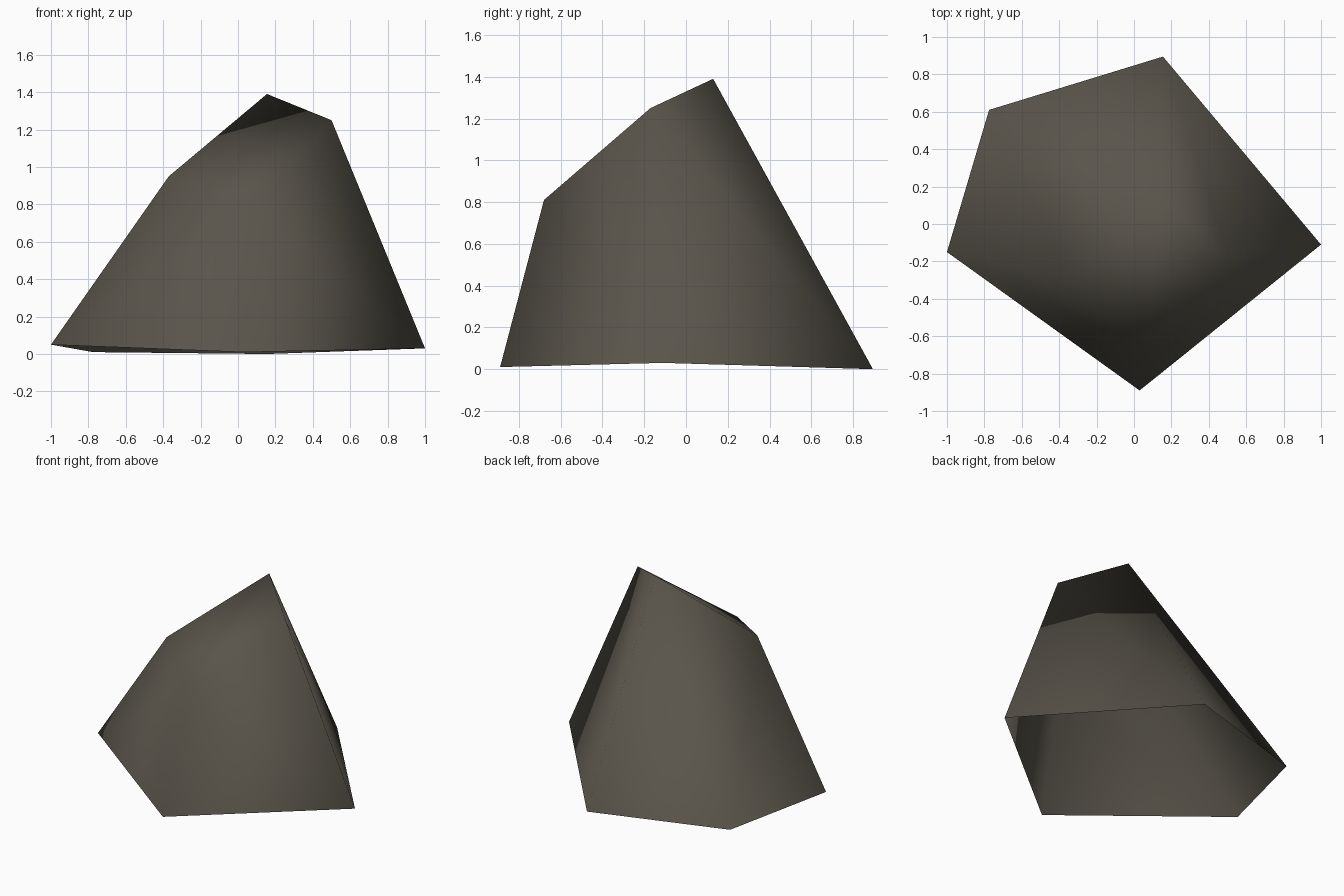
import bpy, bmesh

if "Cube" in bpy.data.objects:
    bpy.data.objects.remove(bpy.data.objects["Cube"])

# Rock corners: an uneven five-sided foot and a chiselled crown
FOOT = [(-1.0, -0.15, 0.05), (-0.775, 0.61, 0.01), (0.155, 0.895, 0.0),
        (1.0, -0.11, 0.03), (0.03, -0.89, 0.01)]
CROWN = [(0.155, 0.13, 1.39), (0.50, -0.17, 1.25),
         (-0.37, -0.275, 0.95), (0.07, -0.68, 0.81)]

# Stone colour
stone = bpy.data.materials.new("dark grey stone")
stone.diffuse_color = (0.10, 0.09, 0.07, 1.0)
stone.use_nodes = True
stone.node_tree.nodes["Principled BSDF"].inputs["Base Color"].default_value = stone.diffuse_color

# Boulder: wrap the corners in a convex skin
bm = bmesh.new()
for co in FOOT + CROWN:
    bm.verts.new(co)
bmesh.ops.convex_hull(bm, input=bm.verts[:])
bmesh.ops.recalc_face_normals(bm, faces=bm.faces[:])

# Hollow underside: drop the faces lying on the ground
under = [f for f in bm.faces if max(v.co.z for v in f.verts) < 0.1]
bmesh.ops.delete(bm, geom=under, context='FACES')

# Soft shading all over, as on a worn stone
for face in bm.faces:
    face.smooth = True

mesh = bpy.data.meshes.new("boulder")
bm.to_mesh(mesh)
bm.free()
mesh.materials.append(stone)
boulder = bpy.data.objects.new("boulder", mesh)
bpy.context.collection.objects.link(boulder)
